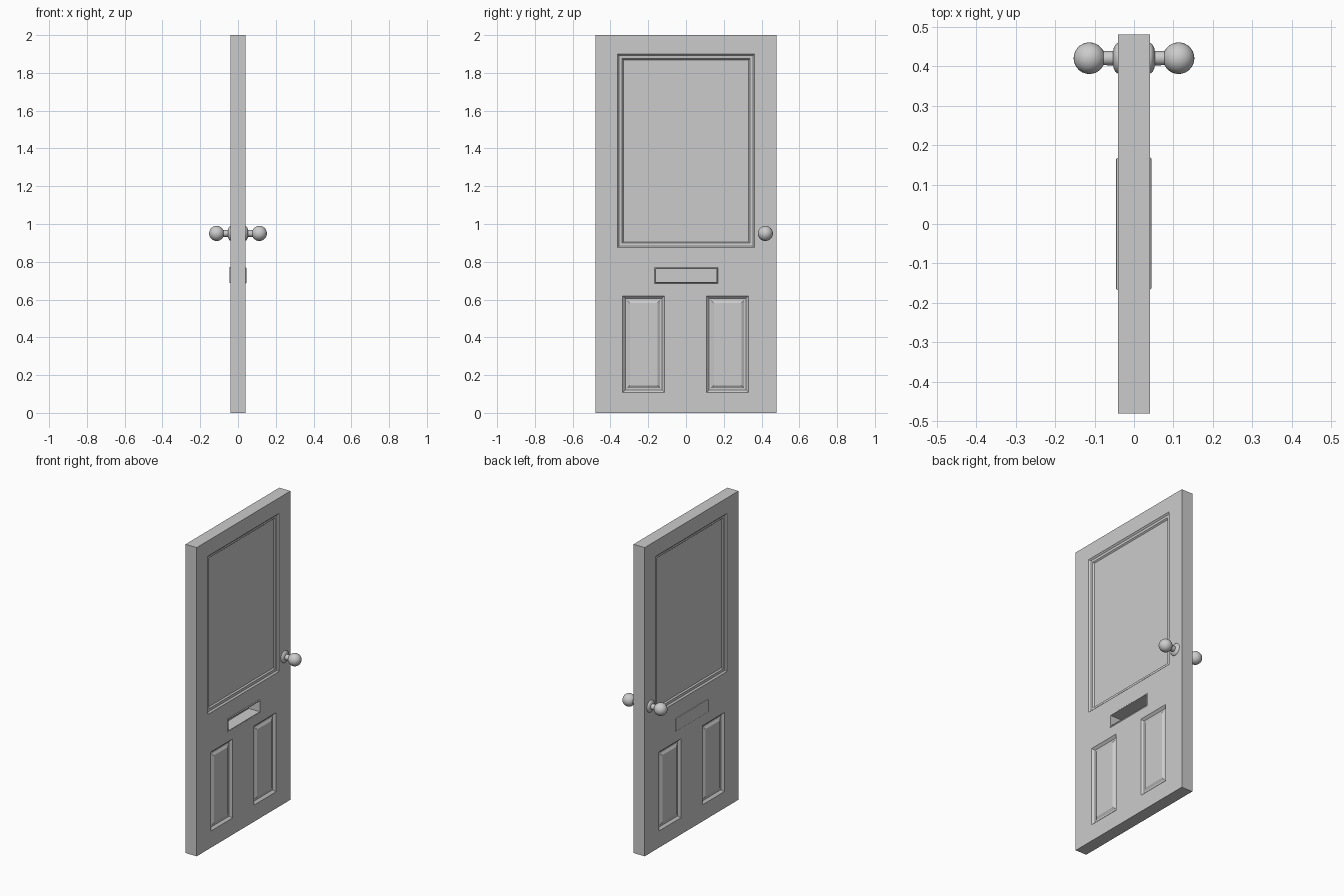
import bpy, bmesh
from math import pi, sin, cos
from mathutils import Vector, Matrix

old = bpy.data.objects.get("Cube")
if old:
    bpy.data.objects.remove(old, do_unlink=True)

grey = bpy.data.materials.new("plain grey")
grey.use_nodes = True
GREY = (0.6, 0.6, 0.6, 1)
grey.diffuse_color = GREY
grey.node_tree.nodes["Principled BSDF"].inputs["Base Color"].default_value = GREY


def finish(bm, name):
    bmesh.ops.recalc_face_normals(bm, faces=bm.faces)
    mesh = bpy.data.meshes.new(name)
    bm.to_mesh(mesh)
    bm.free()
    mesh.materials.append(grey)
    obj = bpy.data.objects.new(name, mesh)
    bpy.context.collection.objects.link(obj)
    return obj


def box(bm, centre, size):
    matrix = Matrix.Translation(centre) @ Matrix.Diagonal((*size, 1))
    return bmesh.ops.create_cube(bm, size=1, matrix=matrix)


HALF = 0.04

# Moulding profiles: (inset width, depth change) from the outer edge inwards
window_steps = [(0.009, -0.009), (0.015, -0.002), (0.007, -0.008)]
panel_steps = [(0.014, -0.014), (0.01, 0), (0.014, 0.009)]
slot_steps = [(0.004, 0.004), (0.004, 0), (0.0005, -0.081)]

# Openings: y range, z range, steps, faces they are cut in
openings = [
    (-0.363, 0.363, 0.875, 1.9, window_steps, (-1, 1)),
    (-0.335, -0.113, 0.108, 0.62, panel_steps, (-1, 1)),
    (0.109, 0.331, 0.108, 0.62, panel_steps, (-1, 1)),
    (-0.167, 0.169, 0.685, 0.77, slot_steps, (1,)),
]

# Door leaf, divided along the edges of the openings
bm = bmesh.new()
box(bm, (0, 0, 1), (2 * HALF, 0.96, 2))
cuts = []
for y0, y1, z0, z1, steps, sides in openings:
    cuts += [((0, y, 0), (0, 1, 0)) for y in (y0, y1)]
    cuts += [((0, 0, z), (0, 0, 1)) for z in (z0, z1)]
for co, normal in cuts:
    bmesh.ops.bisect_plane(bm, geom=bm.verts[:] + bm.edges[:] + bm.faces[:],
                           dist=1e-5, plane_co=co, plane_no=normal)
bm.normal_update()

# Merge each opening into one face, then step it in or out
for y0, y1, z0, z1, steps, sides in openings:
    for side in sides:
        cells = []
        for f in bm.faces:
            c = f.calc_center_median()
            if f.normal.x * side > 0.9 and y0 < c.y < y1 and z0 < c.z < z1:
                cells.append(f)
        if len(cells) > 1:
            cells = bmesh.ops.dissolve_faces(bm, faces=cells)["region"]
        face = cells[0]
        for width, depth in steps:
            bmesh.ops.inset_individual(bm, faces=[face], thickness=width,
                                       depth=depth, use_even_offset=True)
finish(bm, "door_leaf")

# Letter flap on the other side
bm = bmesh.new()
box(bm, (-HALF, 0, 0.73), (0.011, 0.334, 0.084))
outer = [e for e in bm.edges if all(v.co.x < -HALF for v in e.verts)]
bmesh.ops.bevel(bm, geom=outer, offset=0.004, segments=2, profile=0.5, affect='EDGES')
finish(bm, "letter_flap")


# Knob: rosette, neck and ball turned around the x axis
def knob(name, side):
    neck, ball, centre = 0.018, 0.04, 0.113
    profile = [(HALF - 0.002, 0.039), (0.043, 0.038), (0.047, 0.034),
               (0.051, 0.027), (0.053, neck)]
    for i in range(13):
        a = 0.46 + (pi - 0.46) * i / 12
        profile.append((centre - ball * cos(a), ball * sin(a)))
    bm = bmesh.new()
    points = [bm.verts.new((side * x, 0.42, 0.95 + r)) for x, r in profile]
    edges = [bm.edges.new(pair) for pair in zip(points, points[1:])]
    bmesh.ops.spin(bm, geom=points + edges, cent=(0, 0.42, 0.95), axis=(1, 0, 0),
                   angle=2 * pi, steps=32)
    bmesh.ops.remove_doubles(bm, verts=bm.verts, dist=1e-4)
    obj = finish(bm, name)
    bpy.ops.object.select_all(action='DESELECT')
    obj.select_set(True)
    bpy.context.view_layer.objects.active = obj
    bpy.ops.object.shade_smooth_by_angle(angle=0.7)


knob("left_knob", 1)
knob("right_knob", -1)
